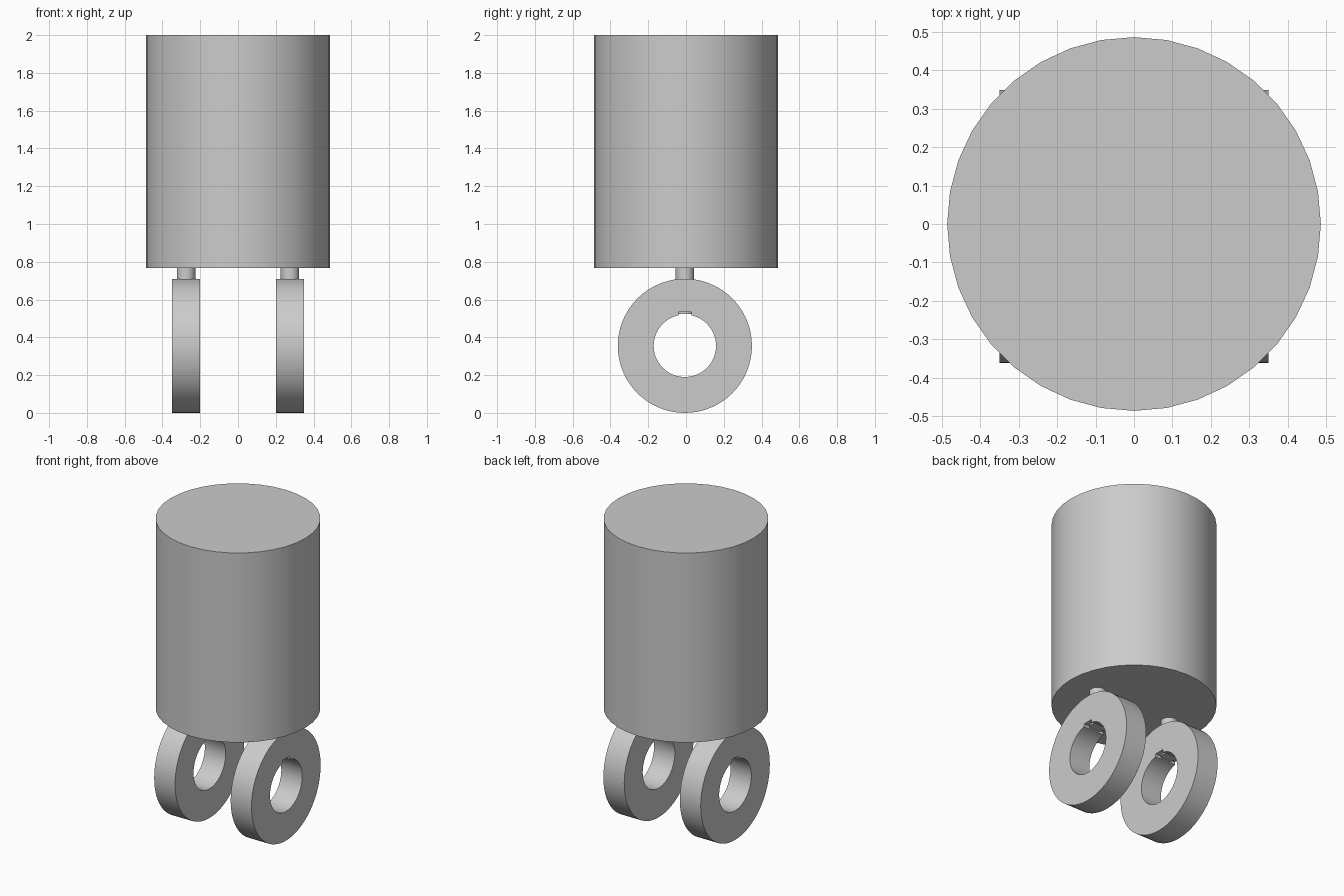
import bpy
from math import radians

if "Cube" in bpy.data.objects:
    bpy.data.objects.remove(bpy.data.objects["Cube"])

grey = bpy.data.materials.new("plain grey")
grey.use_nodes = True
grey.diffuse_color = (0.6, 0.6, 0.6, 1)
grey.node_tree.nodes["Principled BSDF"].inputs["Base Color"].default_value = (0.6, 0.6, 0.6, 1)

Y0 = -0.006          # shared axis of rings and stems
RING_Z = 0.355       # ring centre height


def cylinder(name, radius, depth, loc, sides, along_x=False):
    rot = (0, radians(90), 0) if along_x else (0, 0, 0)
    bpy.ops.mesh.primitive_cylinder_add(vertices=sides, radius=radius, depth=depth,
                                        location=loc, rotation=rot)
    ob = bpy.context.object
    ob.name = name
    ob.data.materials.append(grey)
    return ob


def cut(ob, cutter):
    mod = ob.modifiers.new("cut", 'BOOLEAN')
    mod.operation, mod.solver, mod.object = 'DIFFERENCE', 'EXACT', cutter
    bpy.context.view_layer.objects.active = ob
    bpy.ops.object.modifier_apply(modifier=mod.name)
    bpy.data.objects.remove(cutter)


def smooth(ob):
    bpy.ops.object.select_all(action='DESELECT')
    ob.select_set(True)
    bpy.context.view_layer.objects.active = ob
    bpy.ops.object.shade_smooth_by_angle(angle=radians(30))


# Large drum
smooth(cylinder("drum_body", 0.486, 1.232, (0, 0, 1.384), 36))

for side, sx in (("left", 1), ("right", -1)):
    x = 0.275 * sx
    # Ring with a bore and a shallow keyway at the top of the bore
    ring = cylinder(side + "_ring", 0.355, 0.15, (x, Y0, RING_Z), 72, True)
    cut(ring, cylinder("bore_cutter", 0.165, 0.4, (x, Y0, RING_Z), 72, True))
    bpy.ops.mesh.primitive_cube_add(size=1, location=(x, Y0, 0.485))
    key = bpy.context.object
    key.scale = (0.4, 0.07, 0.1)
    cut(ring, key)
    smooth(ring)
    # Stem from the drum through the ring wall
    smooth(cylinder(side + "_stem", 0.049, 0.25, (x, Y0, 0.649), 36))
